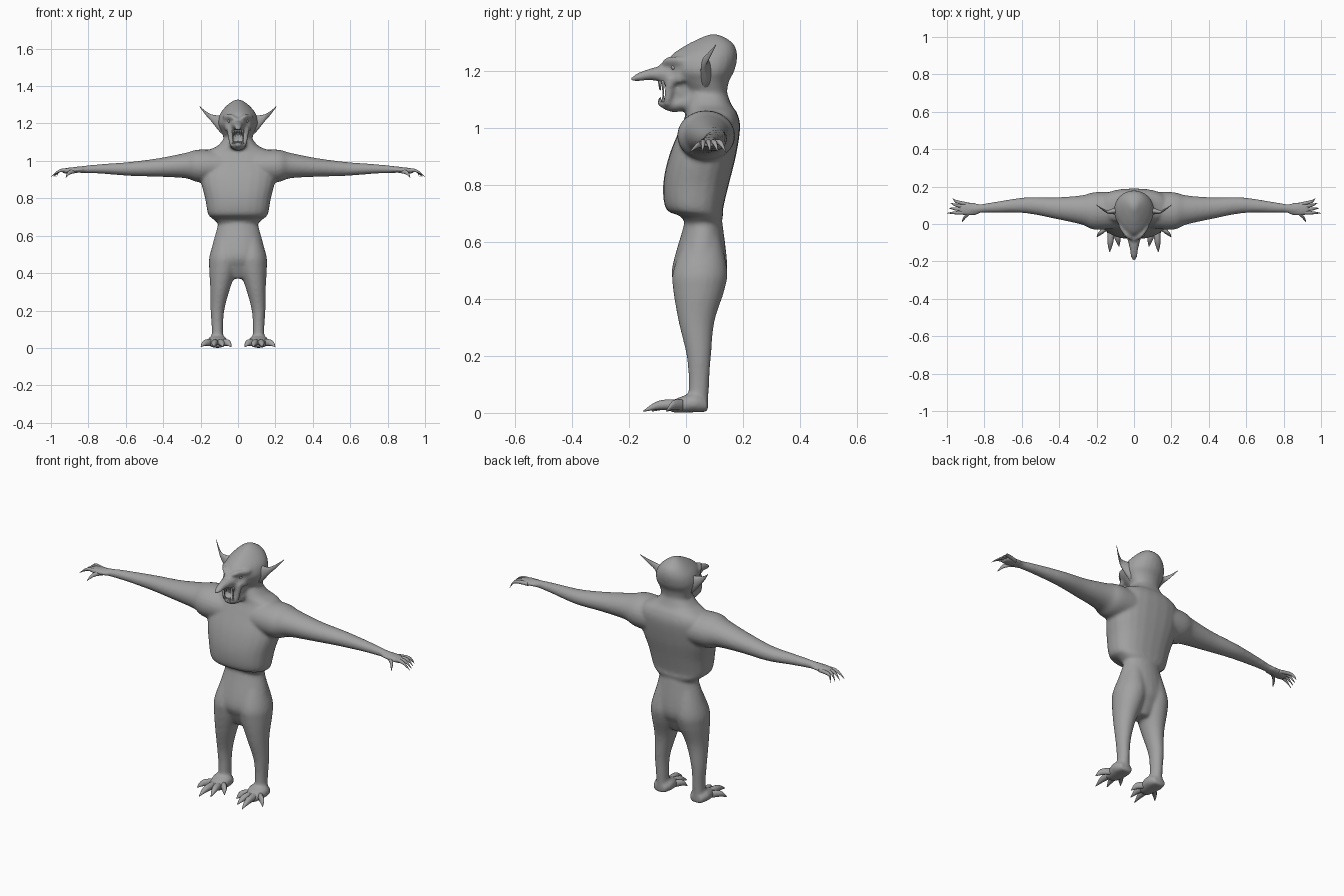
import bpy, bmesh, math
from mathutils import Vector

cube = bpy.data.objects.get("Cube")
if cube:
    bpy.data.objects.remove(cube)


def make_material(name, value):
    material = bpy.data.materials.new(name)
    material.use_nodes = True
    colour = (value, value, value, 1)
    material.diffuse_color = colour
    material.node_tree.nodes["Principled BSDF"].inputs["Base Color"].default_value = colour
    return material


SKIN = make_material("skin grey", .36)
# Directions that span the rings of a sweep along each axis
PLANES = {
    "x": (Vector((0, 1, 0)), Vector((0, 0, 1))),
    "y": (Vector((1, 0, 0)), Vector((0, 0, 1))),
    "z": (Vector((1, 0, 0)), Vector((0, 1, 0))),
}


def spline(before, start, end, after, t):
    """Smooth value between start and end."""
    slope_in, slope_out = (end - before) / 2, (after - start) / 2
    rise = end - start
    bend = 3 * rise - 2 * slope_in - slope_out
    return start + t * (slope_in + t * (bend + t * (slope_in + slope_out - 2 * rise)))


def resample(rows, steps=5):
    last = len(rows) - 1
    smooth = []
    for i in range(last):
        group = rows[max(i - 1, 0)], rows[i], rows[i + 1], rows[min(i + 2, last)]
        for step in range(steps):
            smooth.append([spline(*values, step / steps) for values in zip(*group)])
    return smooth + [rows[last]]


def sweep(bm, axis, rows, side=1, aspect=1, power=2, egg=0, segments=24):
    """Closed skin over rings of (x, y, z, radius) or (x, y, z, half width, half depth)."""
    across, along = PLANES[axis]
    loops = []
    for x, y, z, *radii in resample(rows):
        width, depth = radii if len(radii) == 2 else (radii[0] * aspect, radii[0])
        loop = []
        for k in range(segments):
            angle = math.tau * k / segments
            c, s = (math.copysign(abs(f) ** (2 / power), f) for f in (math.cos(angle), math.sin(angle)))
            point = Vector((x, y, z)) + across * width * c * (1 + egg * s) + along * depth * s
            point.x *= side
            loop.append(bm.verts.new(point))
        loops.append(loop)
    for lower, upper in zip(loops, loops[1:]):
        for k in range(segments):
            bm.faces.new((lower[k - 1], lower[k], upper[k], upper[k - 1]))
    bm.faces.new(loops[0])
    bm.faces.new(loops[-1])


def trunk(z, half, front, back):
    """Ring on the centre line, given by its front and back."""
    return (0, (front + back) / 2, z, half, (back - front) / 2)


def digit(bm, axis, base, knuckle, tip, radius, side):
    """Finger or toe that ends in a claw."""
    sweep(bm, axis, [(*base, radius), (*knuckle, radius * .85), (*tip, radius * .1)], side, segments=12)


def finish(bm, name):
    bmesh.ops.recalc_face_normals(bm, faces=bm.faces)
    mesh = bpy.data.meshes.new(name)
    bm.to_mesh(mesh)
    bm.free()
    mesh.materials.append(SKIN)
    mesh.shade_smooth()
    thing = bpy.data.objects.new(name, mesh)
    bpy.context.scene.collection.objects.link(thing)
    return thing


body = bmesh.new()
# Chest with its overhanging lower edge
sweep(body, "z", [trunk(.66, .1, 0, .12), trunk(.69, .135, -.02, .13), trunk(.715, .16, -.07, .13),
                  trunk(.8, .176, -.08, .15), trunk(.9, .2, -.06, .175), trunk(1, .2, -.02, .19),
                  trunk(1.05, .17, 0, .18), trunk(1.08, .11, 0, .16), trunk(1.12, .075, .01, .145)],
      power=2.4)
# Hips
sweep(body, "z", [trunk(.7, .1, 0, .12), trunk(.65, .11, -.01, .13), trunk(.5, .145, -.05, .145),
                  trunk(.43, .11, -.03, .12), trunk(.37, .05, 0, .09)])
# Neck and skull
sweep(body, "z", [trunk(1.04, .09, 0, .16), trunk(1.11, .075, .01, .145), trunk(1.16, .09, -.03, .15),
                  trunk(1.2, .105, -.065, .17), trunk(1.25, .095, -.055, .18), trunk(1.29, .065, 0, .17),
                  trunk(1.315, .035, .05, .14), trunk(1.328, .012, .08, .11)], egg=.2)
# Back of the mouth, lower jaw and long nose
sweep(body, "y", [(0, .03, 1.13, .06), (0, -.04, 1.13, .05), (0, -.06, 1.13, .04)], aspect=.8)
sweep(body, "y", [(0, .03, 1.1, .035), (0, -.05, 1.08, .025), (0, -.1, 1.09, .01)], aspect=1.5)
sweep(body, "y", [(0, 0, 1.2, .05), (0, -.08, 1.19, .03), (0, -.13, 1.187, .02),
                  (0, -.17, 1.177, .015), (0, -.193, 1.17, .007)], aspect=1.2)

for side in (1, -1):
    # Brow, cheek and upper lip
    sweep(body, "x", [(0, -.08, 1.215, .012), (.04, -.06, 1.235, .015), (.08, -.01, 1.235, .012)], side)
    sweep(body, "z", [(.04, -.05, 1.18, .022), (.04, -.06, 1.13, .015), (.03, -.065, 1.08, .015)], side)
    sweep(body, "x", [(.02, -.08, 1.165, .012), (.05, -.04, 1.17, .018), (.07, -.01, 1.18, .02)], side)
    # Arm and palm
    sweep(body, "x", [(0, .08, .97, .08), (.2, .07, .973, .088), (.28, .075, .975, .068),
                      (.42, .085, .965, .05), (.58, .1, .957, .037), (.74, .09, .957, .025),
                      (.86, .08, .953, .017), (.92, .08, .948, .012)], side, aspect=1.15)
    sweep(body, "x", [(.83, .08, .953, .014), (.9, .08, .949, .016), (.94, .08, .945, .012)], side, aspect=2.2)
    # Leg and foot
    sweep(body, "z", [(.06, .06, .62, .06), (.07, .05, .5, .095), (.078, .045, .43, .09),
                      (.095, .037, .32, .063), (.11, .045, .2, .043), (.11, .045, .1, .036),
                      (.11, .04, .005, .038)], side, aspect=.85)
    sweep(body, "y", [(.11, .075, .025, .022), (.11, .03, .035, .033), (.11, -.03, .026, .026),
                      (.115, -.06, .02, .015)], side, aspect=1.6, power=2.4)

torso = finish(body, "body")
fuse = torso.modifiers.new("fuse", "REMESH")
fuse.mode = "VOXEL"
fuse.voxel_size = .008
fuse.use_smooth_shade = True
soften = torso.modifiers.new("soften", "SMOOTH")
soften.iterations = 7

for side, label in ((1, "left"), (-1, "right")):
    # Pointed ear, swept outward and back
    ear = bmesh.new()
    sweep(ear, "x", [(.06, .07, 1.18, .058), (.1, .07, 1.2, .042), (.14, .065, 1.228, .02),
                     (.17, .08, 1.253, .011), (.205, .105, 1.29, .002)], side, aspect=.45)
    finish(ear, label + "_ear")

    # Four fingers fanned from the palm, and a thumb
    fingers = bmesh.new()
    for i in range(4):
        digit(fingers, "x", (.88, .062 + .014 * i, .948), (.95, .06 + .02 * i, .948),
              (1 - .01 * i, .058 + .027 * i, .915), .01, side)
    digit(fingers, "y", (.86, .07, .948), (.9, .04, .938), (.92, .01, .912), .012, side)
    finish(fingers, label + "_fingers")

    # Spread toes
    toes = bmesh.new()
    for i, (x, y) in enumerate(((.198, -.07), (.13, -.15), (.08, -.12), (.037, -.065))):
        base, tip = Vector((.14 - .02 * i, -.01, .028)), Vector((x, y, .006))
        knuckle = base.lerp(tip, .6)
        knuckle.z = .027
        digit(toes, "y", base, knuckle, tip, .019, side)
    finish(toes, label + "_toes")

    # Eye under the brow
    eye = bmesh.new()
    bmesh.ops.create_uvsphere(eye, u_segments=16, v_segments=10, radius=.01)
    bmesh.ops.translate(eye, verts=eye.verts, vec=(side * .045, -.042, 1.212))
    finish(eye, label + "_eye")

# Teeth above and below, longest at the mouth corners
teeth = bmesh.new()
for side in (1, -1):
    for x, y, length in ((.026, -.08, .06), (.015, -.09, .035), (.005, -.093, .03)):
        for root, reach in ((1.165, -length), (1.09, length / 2)):
            sweep(teeth, "z", [(x, y, root, .006), (x, y, root + reach, .001)], side, segments=8)
finish(teeth, "teeth")
